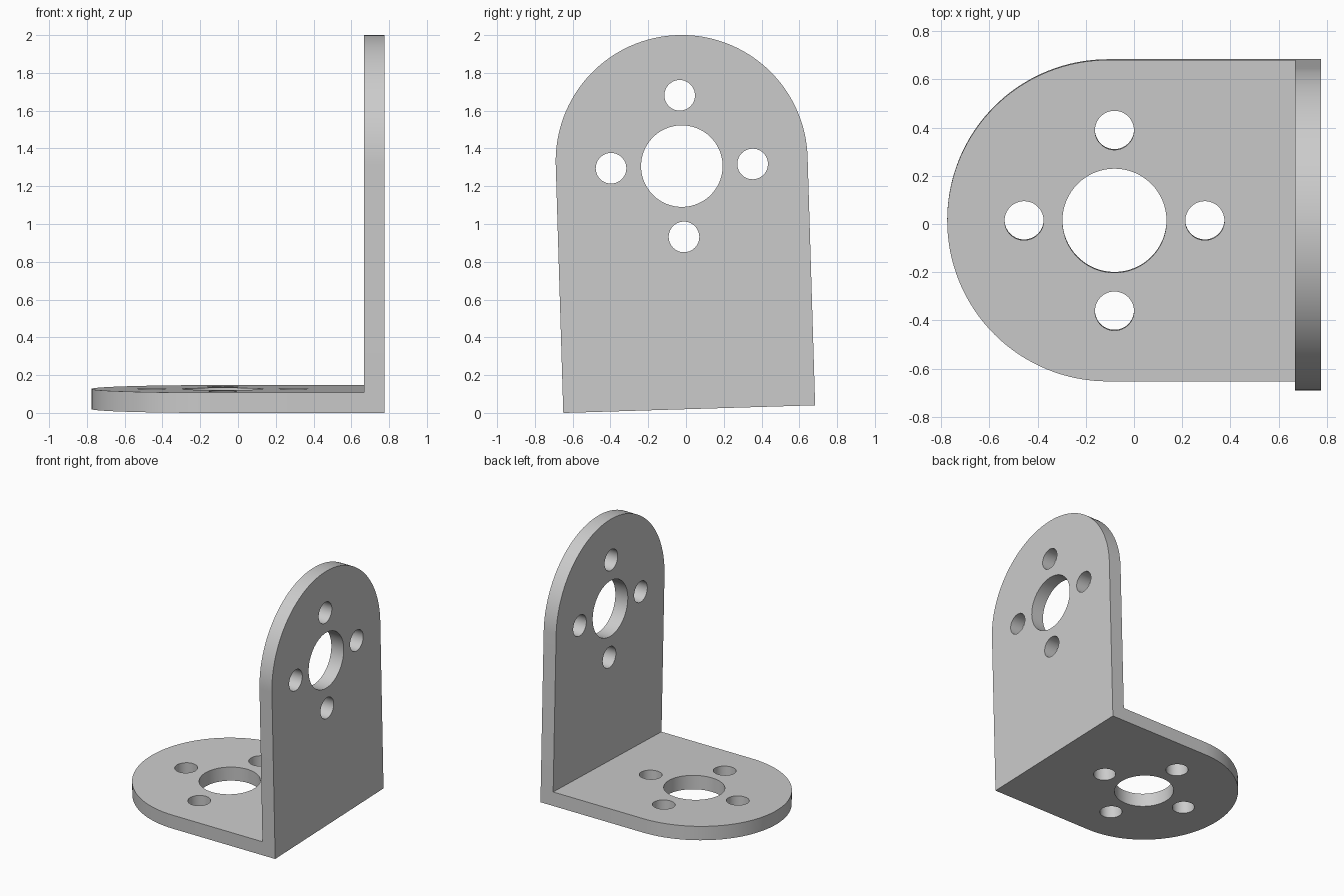
import bpy
import bmesh
import math
from mathutils import Matrix, Vector

cube = bpy.data.objects.get("Cube")
if cube:
    bpy.data.objects.remove(cube, do_unlink=True)

HALF_WIDTH = 0.667
THICK = 0.107
OUTER_X = 0.775
TILT = math.radians(1.74)

grey = bpy.data.materials.new("plain_grey")
grey.use_nodes = True
grey.diffuse_color = (0.6, 0.6, 0.6, 1)
grey.node_tree.nodes["Principled BSDF"].inputs["Base Color"].default_value = (0.6, 0.6, 0.6, 1)


def prism(name, outline, along, normal, start, depth):
    """Extrude an outline of (distance along, y) points from the outer corner."""
    corner = Vector((OUTER_X, 0, 0))
    bm = bmesh.new()
    verts = [bm.verts.new(corner + along * s + Vector((0, y, 0)) + normal * start)
             for s, y in outline]
    face = bm.faces.new(verts)
    extruded = bmesh.ops.extrude_face_region(bm, geom=[face])
    moved = [g for g in extruded["geom"] if isinstance(g, bmesh.types.BMVert)]
    bmesh.ops.translate(bm, verts=moved, vec=normal * depth)
    bmesh.ops.recalc_face_normals(bm, faces=bm.faces)
    mesh = bpy.data.meshes.new(name)
    bm.to_mesh(mesh)
    bm.free()
    mesh.materials.append(grey)
    obj = bpy.data.objects.new(name, mesh)
    bpy.context.collection.objects.link(obj)
    return obj


def arc(centre, y, radius, start, sweep, steps):
    return [(centre + radius * math.cos(start + sweep * i / steps),
             y + radius * math.sin(start + sweep * i / steps)) for i in range(steps + 1)]


def combine(target, other, operation):
    mod = target.modifiers.new(operation.lower(), "BOOLEAN")
    mod.object = other
    mod.operation = operation
    mod.solver = "EXACT"
    bpy.context.view_layer.objects.active = target
    bpy.ops.object.modifier_apply(modifier=mod.name)
    bpy.data.objects.remove(other, do_unlink=True)


def plate(name, along, normal, arc_centre):
    """Round-ended plate with a centre bore and four bolt holes."""
    outline = [(0, -HALF_WIDTH)]
    outline += arc(arc_centre, 0, HALF_WIDTH, -math.pi / 2, math.pi, 64)
    outline += [(0, HALF_WIDTH)]
    obj = prism(name, outline, along, normal, 0, THICK)
    bore = arc_centre - 0.027
    holes = [(bore, 0, 0.216)]
    for i in range(4):
        angle = i * math.pi / 2
        holes.append((bore + 0.375 * math.cos(angle), 0.375 * math.sin(angle), 0.081))
    for s, y, radius in holes:
        ring = arc(s, y, radius, 0, 2 * math.pi, 64)[:-1]
        cutter = prism("hole_cutter", ring, along, normal, -0.1, THICK + 0.2)
        cutter.hide_render = True
        combine(obj, cutter, "DIFFERENCE")
    return obj


# Two plates joined at the corner
bracket = plate("angle_bracket", Vector((0, 0, 1)), Vector((-1, 0, 0)), 1.314)
base = plate("base_plate", Vector((-1, 0, 0)), Vector((0, 0, 1)), 0.883)
combine(bracket, base, "UNION")

# Slight lean of the whole bracket
bracket.data.transform(Matrix.Translation((0, 0.017, 0.02)) @ Matrix.Rotation(TILT, 4, "X"))

bpy.ops.object.select_all(action="DESELECT")
bracket.select_set(True)
bpy.context.view_layer.objects.active = bracket
bpy.ops.object.shade_smooth_by_angle(angle=math.radians(30))
